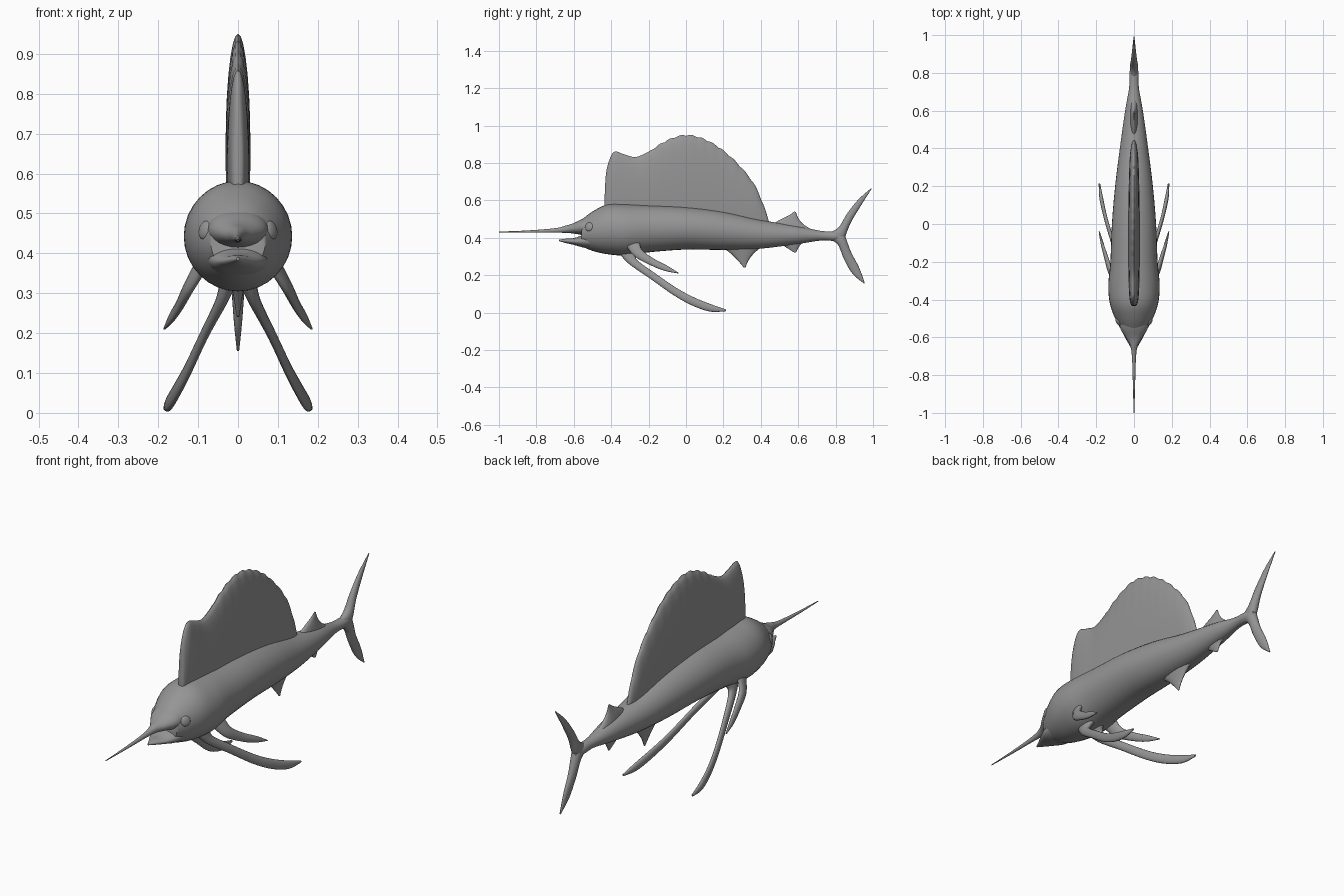
import bpy
import bmesh
from math import sin, cos, pi
from mathutils import Vector

cube = bpy.data.objects.get("Cube")
if cube:
    bpy.data.objects.remove(cube)

GREY = (0.3, 0.3, 0.3, 1)
grey = bpy.data.materials.new("plain grey")
grey.use_nodes = True
grey.diffuse_color = GREY
grey.node_tree.nodes["Principled BSDF"].inputs["Base Color"].default_value = GREY


def finish(name, bm, mirrored=False):
    """Turn a bmesh into a smooth grey object, mirrored across x if asked."""
    bmesh.ops.recalc_face_normals(bm, faces=bm.faces)
    mesh = bpy.data.meshes.new(name)
    bm.to_mesh(mesh)
    bm.free()
    obj = bpy.data.objects.new(name, mesh)
    bpy.context.collection.objects.link(obj)
    mesh.materials.append(grey)
    bpy.ops.object.select_all(action="DESELECT")
    obj.select_set(True)
    bpy.context.view_layer.objects.active = obj
    bpy.ops.object.shade_smooth_by_angle(angle=pi / 3)
    if mirrored:
        obj.modifiers.new("mirror", "MIRROR").use_mirror_merge = False
    return obj


def smooth_path(stations, steps):
    """Pass a smooth curve through the stations."""
    pts = [Vector(s) for s in stations]
    pts = [pts[0]] + pts + [pts[-1]]
    path = []
    for a, b, c, d in zip(pts, pts[1:], pts[2:], pts[3:]):
        for i in range(steps):
            t = i / steps
            path.append(b + (c - a) * (t / 2)
                        + (a * 2 - b * 5 + c * 4 - d) * (t * t / 2)
                        + (b * 3 - a - c * 3 + d) * (t * t * t / 2))
    return path + [pts[-1]]


def loft(name, stations, sides=16, steps=5, mirrored=False, ripple=None):
    """Skin oval rings; station = x, first edge y z, second edge y z, half width."""
    bm = bmesh.new()
    rings = []
    for x, y1, z1, y2, z2, width in smooth_path(stations, steps):
        if ripple:
            z1 += ripple(y1)
        top, low = Vector((x, y1, z1)), Vector((x, y2, z2))
        mid, half = (top + low) / 2, (top - low) / 2
        across = Vector((max(width, 0.001), 0, 0))
        angles = [2 * pi * k / sides for k in range(sides)]
        rings.append([bm.verts.new(mid + half * cos(a) + across * sin(a))
                      for a in angles])
    for r, s in zip(rings, rings[1:]):
        for k in range(sides):
            n = (k + 1) % sides
            bm.faces.new((r[k], r[n], s[n], s[k]))
    bm.faces.new(rings[0])
    bm.faces.new(rings[-1])
    return finish(name, bm, mirrored)


def upright(rows):
    """Rows of y, top, bottom, half width become stations on the centre line."""
    return [(0, y, top, y, low, w) for y, top, low, w in rows]


def median(rows):
    return [(0, *row) for row in rows]


# Body from the mouth corner to the tail stalk
loft("body", upright([
    (-.56, .495, .355, .068), (-.5, .54, .33, .1), (-.42, .578, .312, .128),
    (-.32, .58, .305, .136), (-.2, .575, .322, .125), (0, .565, .337, .117),
    (.2, .54, .335, .1), (.4, .495, .342, .075), (.6, .462, .367, .047),
    (.72, .437, .385, .026), (.8, .432, .383, .024), (.85, .42, .39, .012),
]), sides=32)

# Upper jaw drawn out into the bill, and the short lower jaw
loft("bill", upright([
    (-1, .433, .429, .002), (-.85, .439, .427, .006), (-.7, .451, .427, .011),
    (-.64, .466, .426, .022), (-.6, .478, .422, .045), (-.55, .503, .412, .073),
    (-.48, .53, .38, .08),
]), sides=24)
loft("lower_jaw", upright([
    (-.68, .39, .382, .004), (-.64, .395, .371, .025), (-.6, .398, .362, .048),
    (-.55, .415, .348, .07), (-.48, .44, .335, .08),
]), sides=24)


# Tall sail with a scalloped rear edge
def scallops(y):
    return 0.008 * abs(sin(y * 55)) - 0.004 if -0.2 < y < 0.42 else 0


loft("dorsal_sail", upright([
    (-.435, .62, .5, .008), (-.428, .74, .48, .015), (-.41, .815, .46, .021),
    (-.382, .86, .45, .025), (-.33, .846, .43, .028), (-.27, .832, .42, .029),
    (-.2, .86, .4, .031), (-.1, .92, .4, .031), (0, .948, .4, .031),
    (.1, .925, .4, .03), (.2, .865, .4, .028), (.3, .77, .4, .025),
    (.37, .675, .41, .021), (.42, .56, .42, .013), (.445, .48, .43, .005),
]), sides=28, steps=8, ripple=scallops)

# Small fins along the back and belly: leading edge, trailing edge, half width
loft("rear_dorsal_fin", median([
    (.44, .46, .68, .44, .022), (.5, .495, .63, .47, .016),
    (.55, .52, .6, .505, .008), (.58, .541, .588, .537, .002),
]))
loft("anal_fin", median([
    (.18, .36, .43, .37, .024), (.24, .315, .37, .323, .016),
    (.28, .275, .335, .28, .009), (.308, .242, .318, .24, .003),
]))
loft("rear_anal_fin", median([
    (.48, .385, .65, .39, .018), (.53, .352, .61, .36, .011),
    (.575, .323, .588, .321, .003),
]))

# Crescent tail
loft("upper_tail_lobe", median([
    (.75, .42, .84, .37, .018), (.815, .455, .853, .41, .022),
    (.86, .527, .882, .482, .016), (.92, .603, .936, .573, .009),
    (.99, .665, .992, .661, .002),
]))
loft("lower_tail_lobe", median([
    (.75, .4, .84, .44, .018), (.81, .365, .853, .405, .022),
    (.845, .285, .882, .325, .016), (.89, .208, .926, .24, .01),
    (.952, .155, .956, .157, .003),
]))

# Paired fins
loft("pectoral_fin", [
    (.09, -.25, .39, -.32, .355, .018), (.122, -.235, .335, -.275, .3, .014),
    (.145, -.17, .287, -.2, .258, .011), (.167, -.1, .25, -.12, .225, .008),
    (.184, -.04, .213, -.042, .209, .003),
], mirrored=True)
loft("pelvic_fin", [
    (.025, -.25, .32, -.36, .32, .022), (.045, -.265, .285, -.305, .26, .015),
    (.085, -.165, .21, -.19, .18, .011), (.125, -.045, .128, -.065, .092, .01),
    (.153, .05, .078, .035, .037, .01), (.173, .14, .042, .13, .005, .01),
    (.183, .214, .017, .212, .007, .004),
], mirrored=True)

# Slightly raised oval eyes
bm = bmesh.new()
bmesh.ops.create_uvsphere(bm, u_segments=20, v_segments=12, radius=0.024)
bmesh.ops.scale(bm, verts=bm.verts, vec=(1, 1, 0.45))
turn = Vector((1, -0.6, 0.25)).to_track_quat("Z", "Y").to_matrix()
bmesh.ops.rotate(bm, verts=bm.verts, matrix=turn, cent=(0, 0, 0))
bmesh.ops.translate(bm, verts=bm.verts, vec=(0.083, -0.518, 0.458))
finish("eye", bm, mirrored=True)
